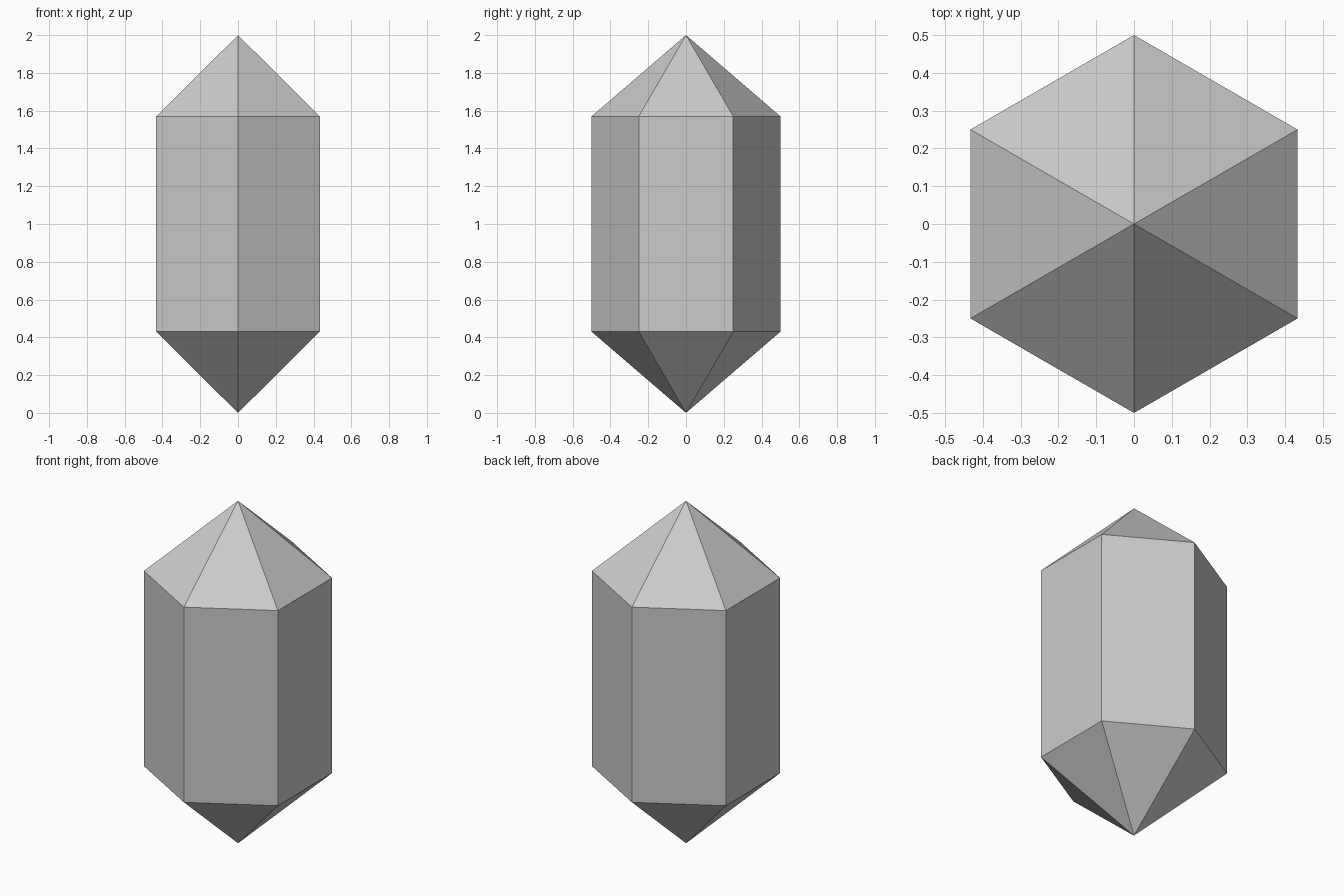
import bpy, bmesh, math

if "Cube" in bpy.data.objects:
    bpy.data.objects.remove(bpy.data.objects["Cube"])

RADIUS, SIDES = 0.5, 6
TIP_LOW, SHOULDER_LOW, SHOULDER_HIGH, TIP_HIGH = 0.0, 0.43, 1.57, 2.0

bm = bmesh.new()


def ring(z):
    """Hexagon of vertices with corners on the y axis."""
    angles = [math.pi / 2 + math.tau * i / SIDES for i in range(SIDES)]
    return [bm.verts.new((RADIUS * math.cos(a), RADIUS * math.sin(a), z)) for a in angles]


# Hexagonal body with a pyramid point at each end
low, high = ring(SHOULDER_LOW), ring(SHOULDER_HIGH)
bottom = bm.verts.new((0, 0, TIP_LOW))
top = bm.verts.new((0, 0, TIP_HIGH))
for i in range(SIDES):
    j = (i + 1) % SIDES
    bm.faces.new((low[i], low[j], high[j], high[i]))
    bm.faces.new((high[i], high[j], top))
    bm.faces.new((low[j], low[i], bottom))
bmesh.ops.recalc_face_normals(bm, faces=bm.faces)

mesh = bpy.data.meshes.new("crystal")
bm.to_mesh(mesh)
bm.free()
bpy.context.collection.objects.link(bpy.data.objects.new("crystal", mesh))
